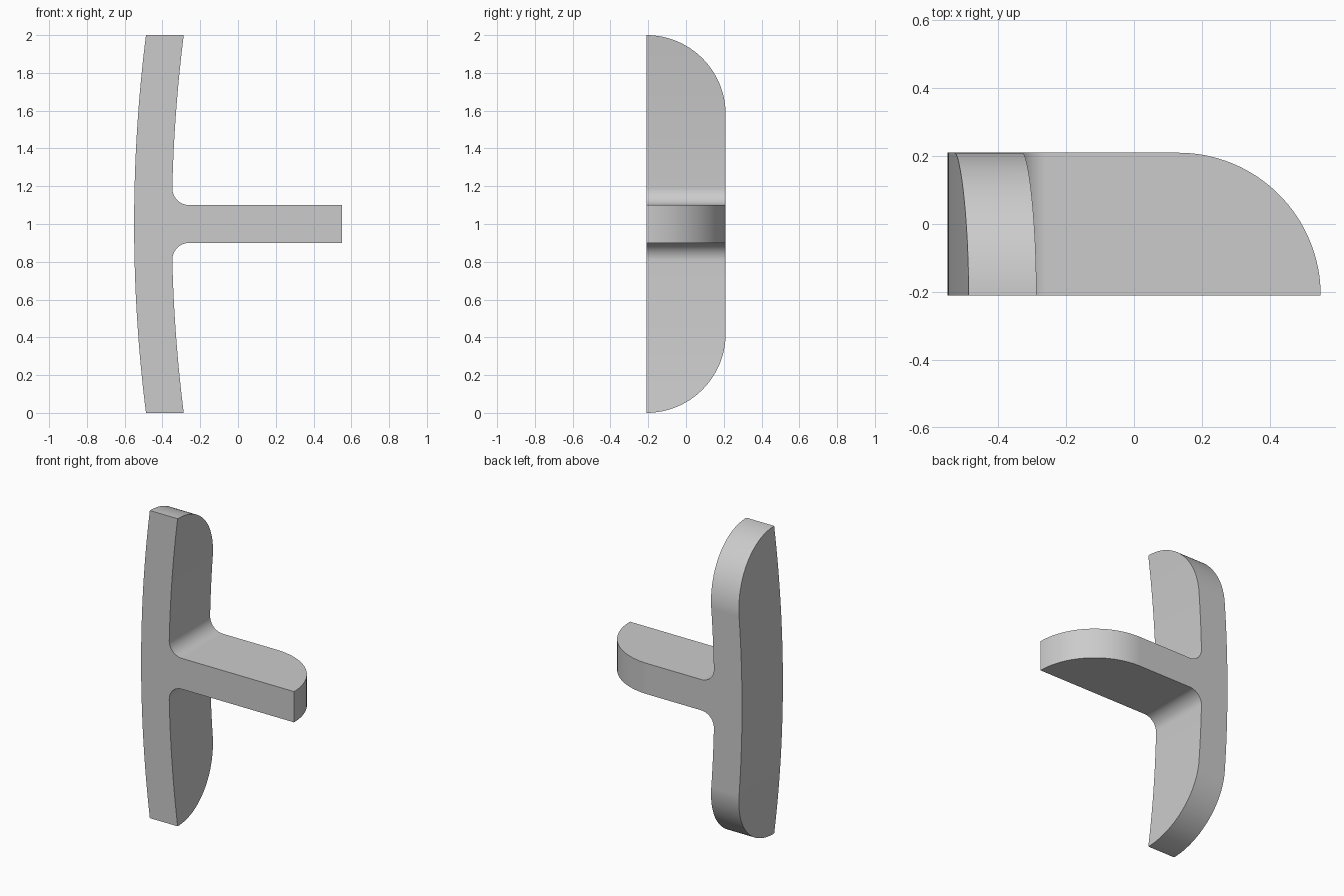
import bpy, bmesh
from math import sin, cos, pi, radians, sqrt

if "Cube" in bpy.data.objects:
    bpy.data.objects.remove(bpy.data.objects["Cube"])

HALF_DEPTH = 0.21
CORNER = 0.42          # radius of the rounded back corners
BOW = 8.0              # radius of the curved plate
STEM = 0.10            # half thickness of the stem
FILLET = 0.09

grey = bpy.data.materials.new("plain_grey")
grey.use_nodes = True
grey.diffuse_color = (0.6, 0.6, 0.6, 1)
grey.node_tree.nodes["Principled BSDF"].inputs["Base Color"].default_value = (0.6, 0.6, 0.6, 1)


def arc(cx, cy, r, a0, a1, n):
    """Points on a circular arc, angles in degrees."""
    angles = [radians(a0 + (a1 - a0) * i / n) for i in range(n + 1)]
    return [(cx + r * cos(a), cy + r * sin(a)) for a in angles]


def prism(name, outline, place, vector):
    """Extrude a closed outline into a solid."""
    bm = bmesh.new()
    face = bm.faces.new([bm.verts.new(place(u, v)) for u, v in outline])
    result = bmesh.ops.extrude_face_region(bm, geom=[face])
    verts = [g for g in result["geom"] if isinstance(g, bmesh.types.BMVert)]
    bmesh.ops.translate(bm, verts=verts, vec=vector)
    bmesh.ops.recalc_face_normals(bm, faces=bm.faces)
    mesh = bpy.data.meshes.new(name)
    bm.to_mesh(mesh)
    bm.free()
    mesh.materials.append(grey)
    obj = bpy.data.objects.new(name, mesh)
    bpy.context.collection.objects.link(obj)
    return obj


def bowed(x_mid, h):
    """Point on a bowed side at height h from the middle."""
    return (x_mid + BOW - sqrt(BOW * BOW - h * h), h)


# Upper half of the front profile, from stem tip to plate top, then mirrored
fillet_h = STEM + FILLET
wall_x = bowed(-0.35, fillet_h)[0]
upper = [(0.55, STEM)] + arc(wall_x + FILLET, fillet_h, FILLET, 270, 180, 12)
upper += [bowed(-0.35, fillet_h + (1 - fillet_h) * i / 16) for i in range(1, 17)]
outer = [bowed(-0.55, 1 - i / 16) for i in range(33)]
lower = [(x, -h) for x, h in reversed(upper)]
body = prism("curved_plate_with_stem", upper + outer + lower,
             lambda x, h: (x, -HALF_DEPTH, 1 + h), (0, 2 * HALF_DEPTH, 0))

# Rounded silhouettes: plate ends seen from the side, stem tip seen from above
side = arc(-HALF_DEPTH, 2 - CORNER, CORNER, 90, 0, 32)
side += arc(-HALF_DEPTH, CORNER, CORNER, 0, -90, 32)
side = [(-0.4, 2)] + side + [(-0.4, 0)]
tip = [(-0.8, -0.4), (0.55, -0.4)]
tip += arc(0.55 - CORNER, -HALF_DEPTH, CORNER, 0, 90, 32) + [(-0.8, HALF_DEPTH)]
cutters = [
    prism("plate_end_cutter", side, lambda y, z: (-0.8, y, z), (1.6, 0, 0)),
    prism("stem_tip_cutter", tip, lambda x, y: (x, y, -0.2), (0, 0, 2.4)),
]

bpy.ops.object.select_all(action='DESELECT')
body.select_set(True)
bpy.context.view_layer.objects.active = body
for cutter in cutters:
    cutter.hide_render = True
    mod = body.modifiers.new("round_off", 'BOOLEAN')
    mod.operation = 'INTERSECT'
    mod.solver = 'EXACT'
    mod.object = cutter
    bpy.ops.object.modifier_apply(modifier=mod.name)
    bpy.data.objects.remove(cutter)

bpy.ops.object.shade_smooth_by_angle(angle=radians(30))
normals = body.modifiers.new("even_shading", 'WEIGHTED_NORMAL')
normals.keep_sharp = True
